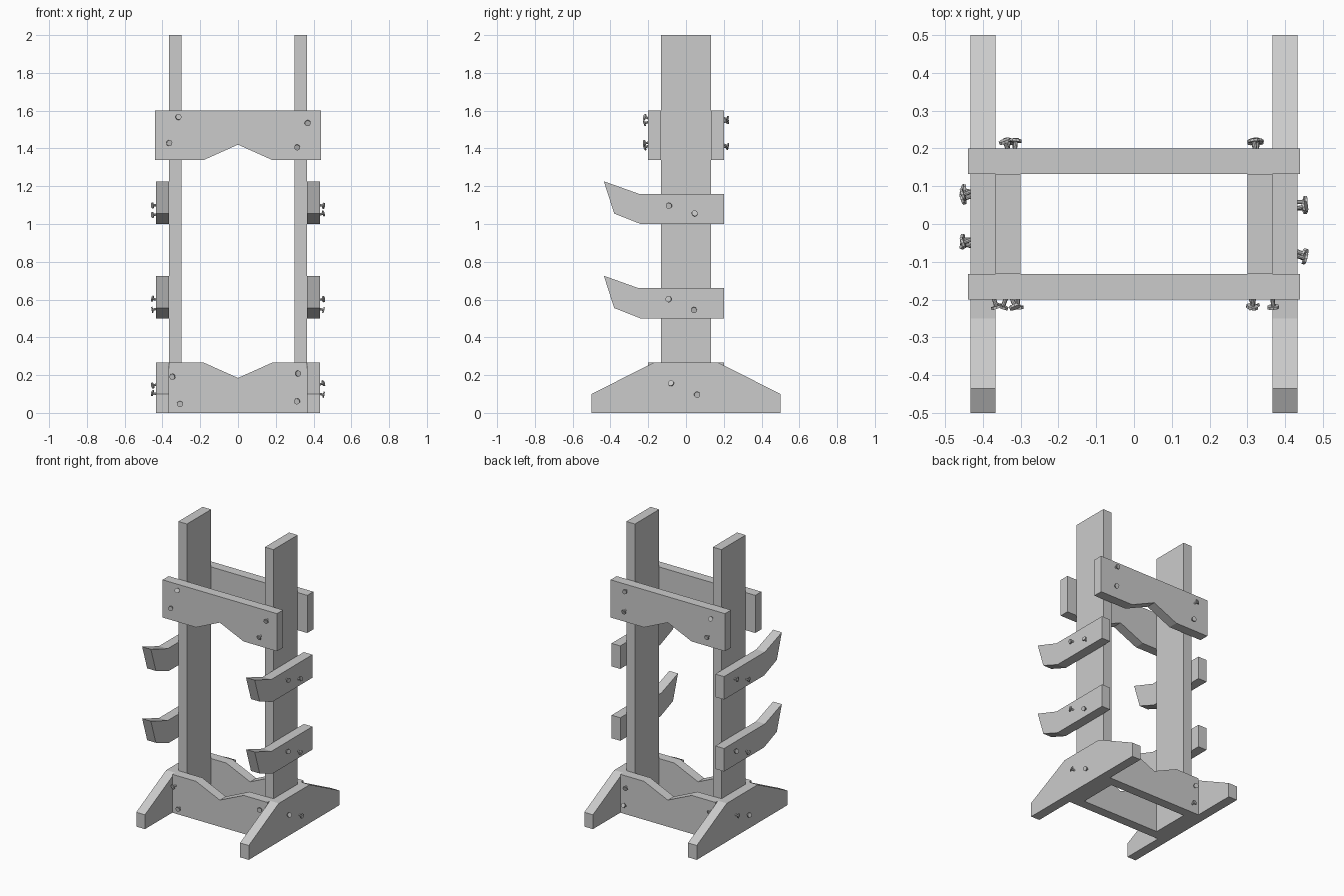
import bpy, bmesh, math, random
from mathutils import Vector, Matrix

if "Cube" in bpy.data.objects:
    bpy.data.objects.remove(bpy.data.objects["Cube"])

random.seed(4)
IN, SIDE, FRONT = 0.30, 0.366, 0.133   # post inner face, post outer face, post half depth
T = 0.067                              # plank thickness


def prism(name, profile, axis, lo, hi):
    """Extrude a flat profile along x (profile in y,z) or y (profile in x,z)."""
    bm = bmesh.new()
    place = (lambda p, d: (d, p[0], p[1])) if axis == 'x' else (lambda p, d: (p[0], d, p[1]))
    face = bm.faces.new([bm.verts.new(place(p, lo)) for p in profile])
    new = bmesh.ops.extrude_face_region(bm, geom=[face])['geom']
    shift = Vector(place((0, 0), hi - lo))
    bmesh.ops.translate(bm, vec=shift, verts=[g for g in new if isinstance(g, bmesh.types.BMVert)])
    bmesh.ops.recalc_face_normals(bm, faces=bm.faces)
    return finish(name, bm)


def finish(name, bm):
    me = bpy.data.meshes.new(name)
    bm.to_mesh(me)
    bm.free()
    ob = bpy.data.objects.new(name, me)
    bpy.context.collection.objects.link(ob)
    return ob


def nail(name, pos, normal):
    """Tilted nail: thin shaft with a flat round head."""
    bm = bmesh.new()
    for r, depth, z in ((0.006, 0.05, -0.005), (0.016, 0.007, 0.021)):
        bmesh.ops.create_cone(bm, cap_ends=True, segments=10, radius1=r, radius2=r,
                              depth=depth, matrix=Matrix.Translation((0, 0, z)))
    ob = finish(name, bm)
    n = Vector(normal)
    tilt = Vector([random.uniform(-0.45, 0.45) * (1 - abs(c)) for c in n])
    ob.rotation_euler = (n + tilt).to_track_quat('Z', 'Y').to_euler()
    ob.location = pos


def mirrored(points):
    return points + [(-a, b) for a, b in reversed(points) if a != 0]


foot = [(-0.5, 0), (0.5, 0), (0.5, 0.1), (0.17, 0.267), (-0.17, 0.267), (-0.5, 0.1)]
arm = [(0.2, 1.0), (0.2, 1.16), (-0.25, 1.16), (-0.435, 1.226), (-0.38, 1.055), (-0.24, 1.0)]
post = [(-FRONT, 0), (FRONT, 0), (FRONT, 2), (-FRONT, 2)]
upper = mirrored([(-0.44, 1.6), (-0.44, 1.338), (-0.183, 1.338), (0, 1.42)])
upper = [(-0.44, 1.6), (-0.44, 1.338), (-0.183, 1.338), (0, 1.42),
         (0.183, 1.338), (0.44, 1.338), (0.44, 1.6)]
lower = [(-SIDE, 0), (-SIDE, 0.267), (-0.183, 0.267), (0, 0.185),
         (0.183, 0.267), (SIDE, 0.267), (SIDE, 0)]

# Posts, feet and weapon-rest arms on each side
for s, side in ((-1, "left"), (1, "right")):
    prism(side + "_post", post, 'x', s * IN, s * SIDE)
    prism(side + "_foot", foot, 'x', s * SIDE, s * (SIDE + T))
    for dz, level in ((0, "upper"), (-0.5, "lower")):
        prism(f"{side}_{level}_arm", [(y, z + dz) for y, z in arm], 'x', s * SIDE, s * (SIDE + T))
    # Side nails
    for y, z in ((-0.085, 1.10), (0.042, 1.05), (-0.085, 0.60), (0.042, 0.55), (-0.073, 0.15), (0.058, 0.10)):
        nail(side + "_nail", (s * (SIDE + T), s * y, z), (s, 0, 0))

# Notched cross boards front and back
for s, side in ((-1, "front"), (1, "back")):
    prism(side + "_upper_board", upper, 'y', s * FRONT, s * (FRONT + T))
    prism(side + "_lower_board", lower, 'y', s * FRONT, s * (FRONT + T))
    # Board nails
    front_nails = ((-0.322, 1.56), (-0.37, 1.43), (0.367, 1.54), (0.317, 1.413),
                   (-0.34, 0.195), (-0.308, 0.05), (0.31, 0.21), (0.317, 0.065))
    back_nails = ((0.32, 1.56), (0.325, 1.42), (-0.335, 1.54), (-0.315, 1.41),
                  (0.32, 0.195), (0.325, 0.06), (-0.335, 0.2), (-0.315, 0.06))
    for x, z in (front_nails if s < 0 else back_nails):
        nail(side + "_nail", (x, s * (FRONT + T), z), (0, s, 0))
